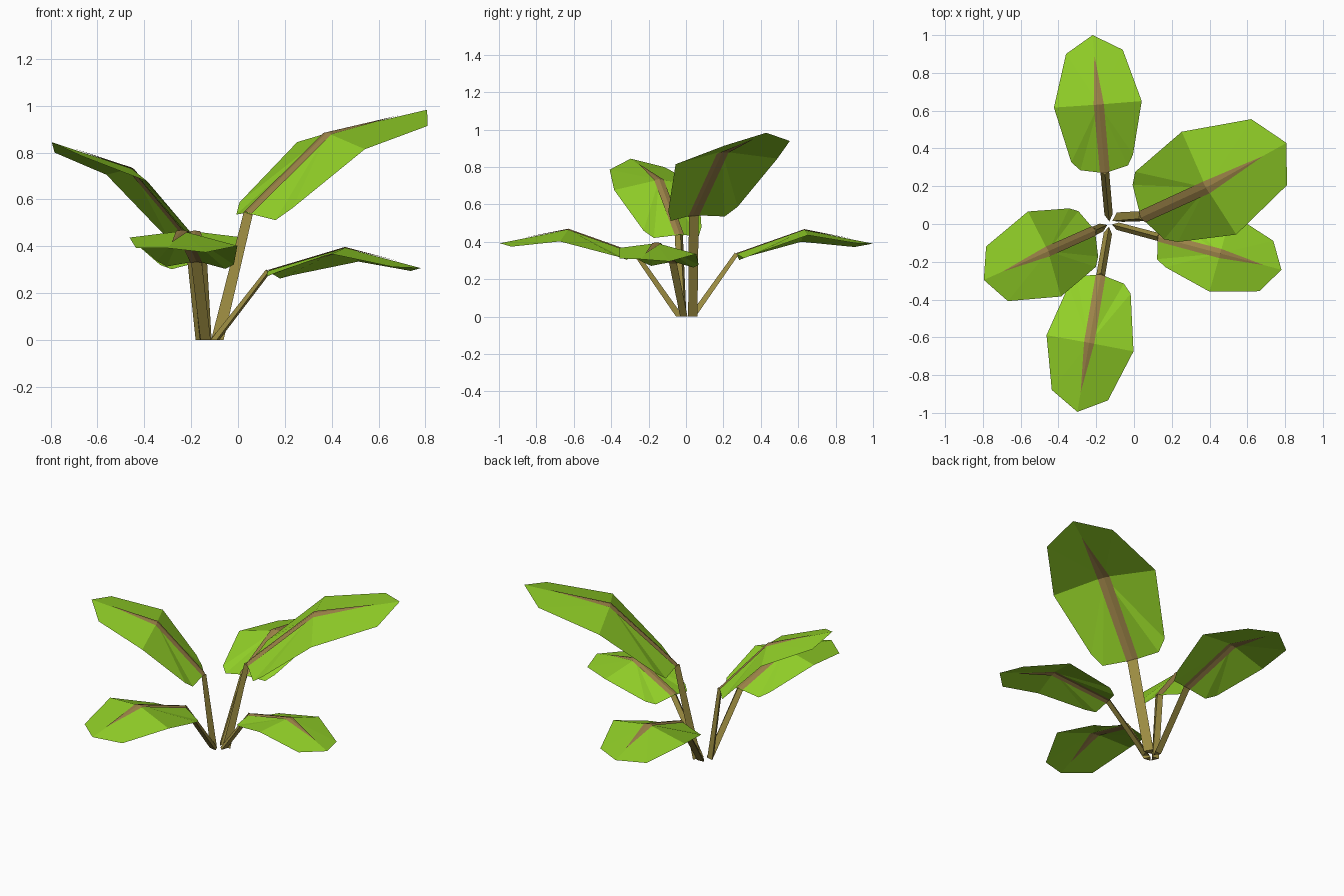
import bpy
from math import radians
from mathutils import Matrix, Vector

if "Cube" in bpy.data.objects:
    bpy.data.objects.remove(bpy.data.objects["Cube"])


def material(name, rgb):
    m = bpy.data.materials.new(name)
    m.diffuse_color = (*rgb, 1)
    m.use_nodes = True
    m.node_tree.nodes["Principled BSDF"].inputs["Base Color"].default_value = m.diffuse_color
    return m


LEAF = material("leaf green", (0.29, 0.64, 0.021))
STEM = material("stem olive brown", (0.34, 0.27, 0.055))
RIB = material("rib brown", (0.33, 0.225, 0.065))


def add_mesh(name, verts, faces, mat):
    me = bpy.data.meshes.new(name)
    me.from_pydata(verts, [], faces)
    me.materials.append(mat)
    me.update()
    ob = bpy.data.objects.new(name, me)
    bpy.context.collection.objects.link(ob)


# One leaf in its own frame: x runs outward, y to the left, z up
BASE, MID, TIP = (0.27, 0, 0.335), (0.635, 0, 0.463), (1.004, 0, 0.39)
LEFT = [(0.297, 0.128, 0.302), (0.343, 0.172, 0.320),
        (0.640, 0.238, 0.400), (0.917, 0.149, 0.372)]
RIGHT = [(0.300, -0.125, 0.312), (0.355, -0.157, 0.335),
         (0.633, -0.228, 0.435), (0.913, -0.152, 0.390)]


def build_leaf(label, yaw, tilt, roll, scale, shift):
    pivot = Vector((-0.13, shift, 0))
    turn = (Matrix.Rotation(radians(yaw), 3, 'Z')
            @ Matrix.Rotation(radians(-tilt), 3, 'Y')
            @ Matrix.Rotation(radians(roll), 3, 'X'))

    def place(points):
        return [pivot + turn @ (Vector(p) * scale) for p in points]

    # blade: fan of flat triangles around the fold point on the spine
    rim = [BASE] + RIGHT + [TIP] + LEFT[::-1]
    n = len(rim)
    add_mesh(label + "_leaf_blade", place([MID] + rim),
             [(0, i + 1, (i + 1) % n + 1) for i in range(n)], LEAF)

    # rib: tapering strip just above and just below the blade
    strip = [(0.275, 0.026, 0.330), (0.27, 0, 0.335), (0.275, -0.026, 0.331),
             (0.635, 0.027, 0.457), MID, (0.635, -0.027, 0.459),
             (0.90, 0, 0.4106)]
    faces = [(0, 1, 4, 3), (1, 2, 5, 4), (3, 4, 6), (4, 5, 6)]
    for side, off in (("upper", 0.0045), ("lower", -0.0045)):
        pts = [(x, y, z + off / scale) for x, y, z in strip]
        add_mesh(f"{label}_{side}_rib", place(pts),
                 [f[::-1] if off > 0 else f for f in faces], RIB)

    # stem: three-sided bar with its ridge on the upper side
    ring = place([(0.050, 0.022, 0), (0.050, -0.022, 0), (0.014, 0, 0),
                  (0.278, 0.023, 0.328), (0.278, -0.023, 0.328), (0.262, 0, 0.342)])
    for v in ring[:3]:
        v.z = 0
    add_mesh(label + "_stem", ring,
             [(0, 1, 4, 3), (1, 2, 5, 4), (2, 0, 3, 5), (2, 1, 0), (3, 4, 5)], STEM)


# label, yaw, tilt, roll, scale, sideways shift of the foot
for spec in [("back", 95.1, 0, 0, 1.0, 0),
             ("front", 260.3, 0, 0, 1.005, 0),
             ("right_low", -14.9, -3.2, 0, 0.92, 0),
             ("right_tall", 27.7, 22.7, 7, 1.32, 0.008),
             ("left_tall", 204, 28, 0, 1.035, 0)]:
    build_leaf(*spec)
